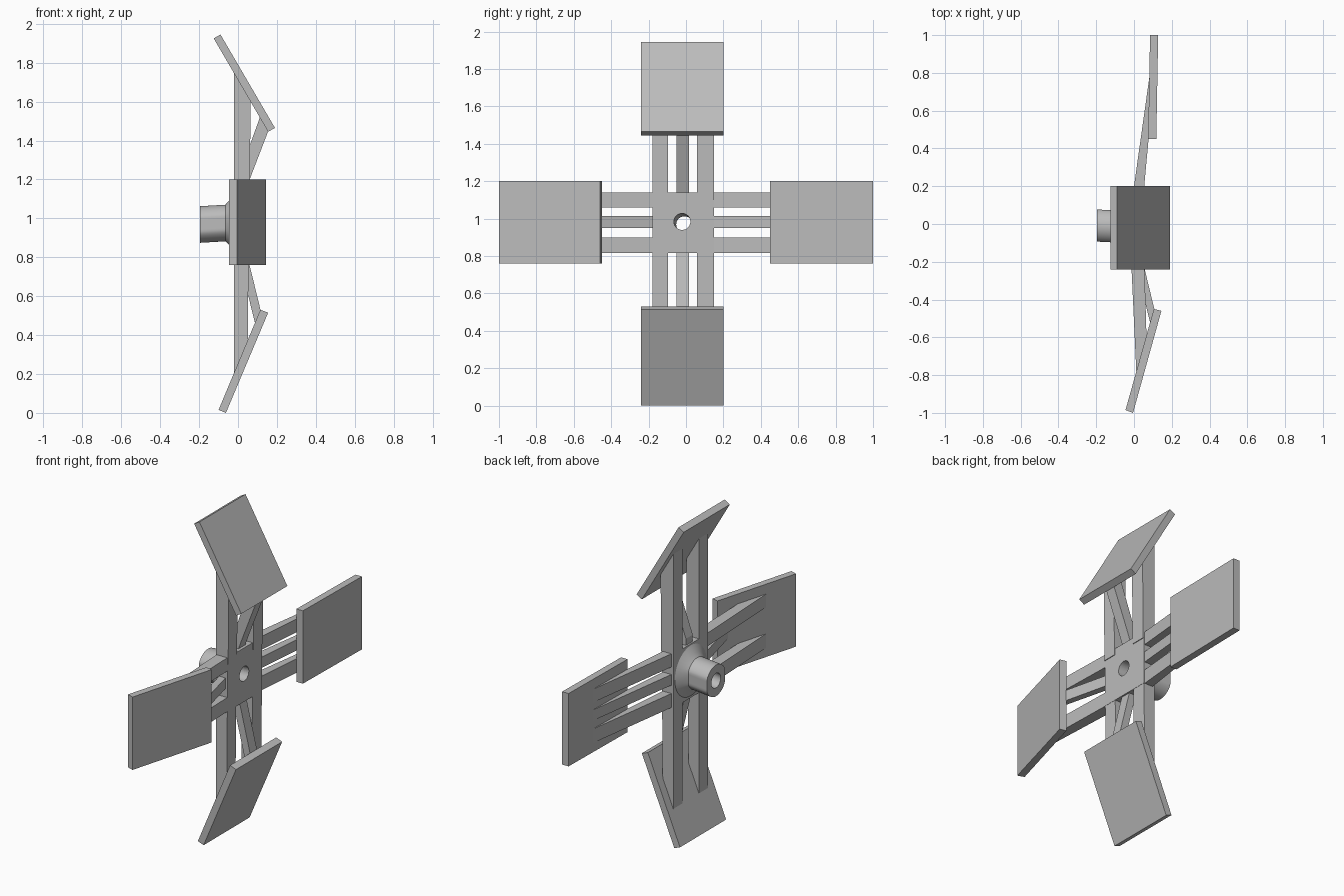
import bpy, bmesh, math
from mathutils import Vector

if "Cube" in bpy.data.objects:
    bpy.data.objects.remove(bpy.data.objects["Cube"])

grey = bpy.data.materials.new("plain grey")
grey.use_nodes = True
grey.diffuse_color = (0.5, 0.5, 0.5, 1)
grey.node_tree.nodes["Principled BSDF"].inputs["Base Color"].default_value = (0.5, 0.5, 0.5, 1)


def finish(name, bm):
    bmesh.ops.recalc_face_normals(bm, faces=bm.faces)
    mesh = bpy.data.meshes.new(name)
    bm.to_mesh(mesh)
    bm.free()
    mesh.materials.append(grey)
    obj = bpy.data.objects.new(name, mesh)
    bpy.context.collection.objects.link(obj)
    return obj


def slab(name, outline, low, high, upright):
    """Extrude an outline of (x, along) points; upright arms run in z, others in y."""
    def place(x, along, across):
        return (x, across, along) if upright else (x, along, across)
    bm = bmesh.new()
    face = bm.faces.new([bm.verts.new(place(x, a, low)) for x, a in outline])
    new = bmesh.ops.extrude_face_region(bm, geom=[face])["geom"]
    shift = Vector(place(0, 0, high - low))
    bmesh.ops.translate(bm, vec=shift, verts=[v for v in new if isinstance(v, bmesh.types.BMVert)])
    return finish(name, bm)


def axle_point(x):
    """The axle leans slightly from the x axis."""
    return Vector((x, -0.018 - 0.05 * x, 0.98 + 0.06 * x))


def turned(name, rings, flat=None, sides=48):
    """Closed round solid along the axle from (x, radius) rings, optionally with two flats."""
    bm = bmesh.new()
    loops = []
    for x, r in rings:
        loop = []
        for i in range(sides):
            t = 2 * math.pi * i / sides
            y, z = r * math.cos(t), r * math.sin(t)
            if flat and r < 0.1:
                y = max(-flat, min(flat, y))
            loop.append(bm.verts.new(axle_point(x) + Vector((0, y, z))))
        loops.append(loop)
    for a, b in zip(loops, loops[1:]):
        for i in range(sides):
            j = (i + 1) % sides
            bm.faces.new((a[i], a[j], b[j], b[i]))
    bm.faces.new(loops[0])
    bm.faces.new(loops[-1])
    return finish(name, bm)


# Each arm: paddle section, rail section, centre strut section
arms = {
    "top": (True,
            [(-0.09, 1.945), (-0.125, 1.925), (0.155, 1.445), (0.19, 1.465)],
            [(-0.02, 1.1), (-0.02, 1.77), (0.065, 1.62), (0.06, 1.1)],
            [(0.06, 1.2), (0.16, 1.46), (0.12, 1.54), (-0.01, 1.18), (-0.01, 1.05), (0.02, 1.09)]),
    "bottom": (True,
               [(-0.10, 0.015), (-0.062, 0.0), (0.155, 0.515), (0.115, 0.53)],
               [(-0.02, 0.86), (-0.02, 0.18), (0.05, 0.35), (0.055, 0.86)],
               [(0.04, 0.84), (0.118, 0.52), (0.09, 0.45), (-0.01, 0.86)]),
    "back": (False,
             [(0.085, 1.0), (0.128, 1.0), (0.118, 0.45), (0.075, 0.45)],
             [(-0.014, 0.1), (0.045, 0.1), (0.078, 0.46), (0.1, 0.47), (0.1, 0.91)],
             [(-0.014, 0.1), (0.045, 0.1), (0.078, 0.46), (0.1, 0.47), (0.1, 0.91)]),
    "front": (False,
              [(-0.045, -0.985), (-0.005, -1.0), (0.145, -0.46), (0.105, -0.45)],
              [(-0.018, -0.13), (0.014, -0.82), (0.067, -0.63), (0.053, -0.13)],
              [(0.035, -0.15), (0.11, -0.46), (0.09, -0.54), (-0.01, -0.14)]),
}
for side, (upright, paddle, rail, strut) in arms.items():
    if upright:
        widths = (-0.24, 0.2), [(-0.18, -0.095), (0.06, 0.15)], (-0.05, 0.015)
    else:
        widths = (0.76, 1.2), [(0.815, 0.9), (1.06, 1.14)], (0.95, 1.015)
    slab(side + "_paddle", paddle, *widths[0], upright)
    for n, span in enumerate(widths[1], 1):
        slab(f"{side}_rail_{n}", rail, *span, upright)
    slab(side + "_strut", strut, *widths[2], upright)

# Hub plate and boss with a bore through both
hub = slab("hub_plate", [(-0.02, 0.815), (0.056, 0.815), (0.056, 1.14), (-0.02, 1.14)],
           -0.18, 0.15, True)
boss = turned("axle_boss", [(-0.195, 0.094), (-0.065, 0.094), (-0.045, 0.115),
                            (-0.018, 0.155), (0.0, 0.155)], flat=0.085)
bore = turned("bore_cutter", [(-0.3, 0.044), (0.2, 0.044)])
bore.hide_render = True
bore.hide_viewport = True
for obj in (hub, boss):
    cut = obj.modifiers.new("bore", "BOOLEAN")
    cut.operation = "DIFFERENCE"
    cut.solver = "EXACT"
    cut.object = bore

# Smooth the turned boss, keeping its rims sharp
bpy.ops.object.select_all(action="DESELECT")
boss.select_set(True)
bpy.context.view_layer.objects.active = boss
bpy.ops.object.shade_smooth_by_angle(angle=math.radians(30))
